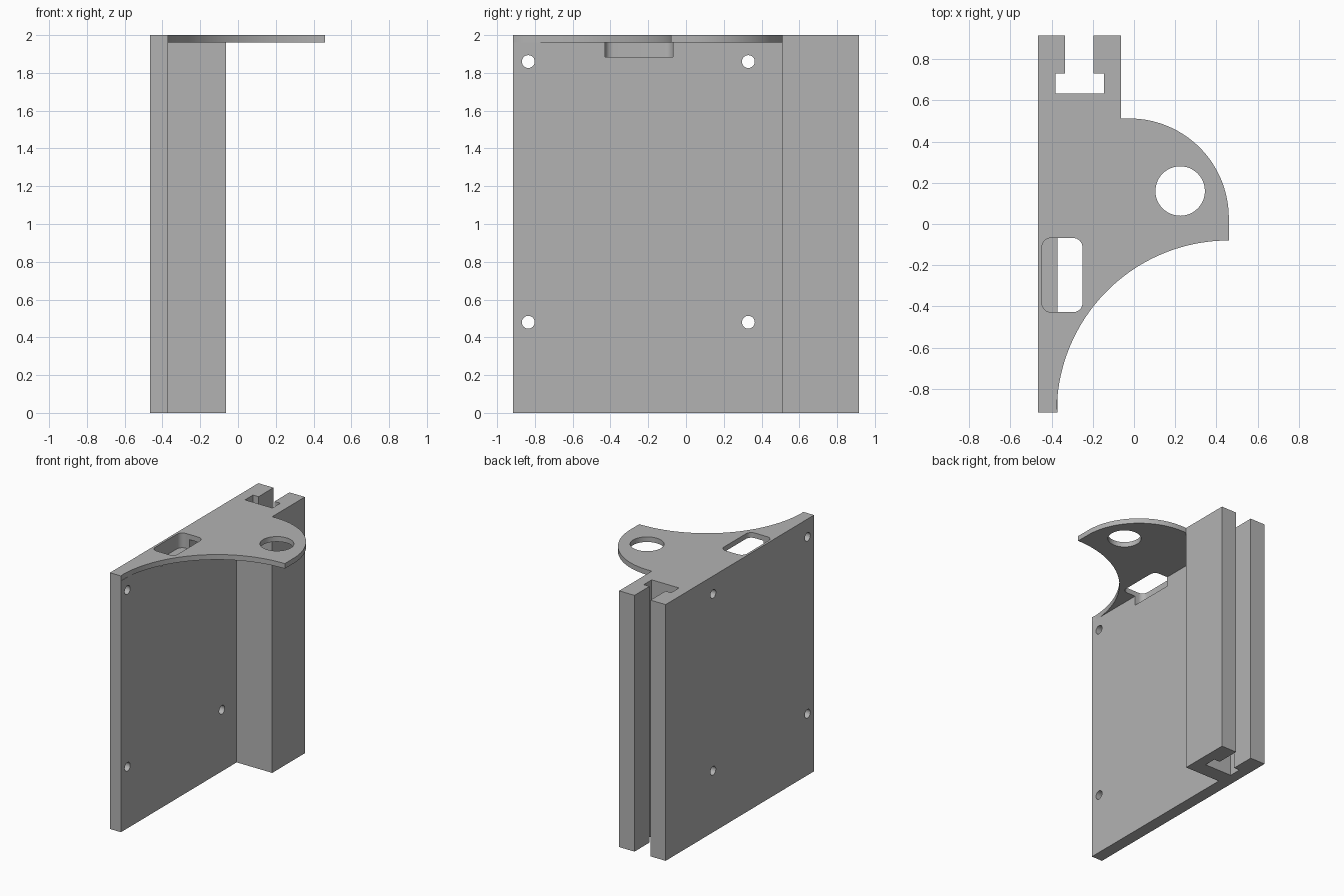
import bpy, bmesh
from math import pi, cos, sin, radians
from mathutils import Matrix

if "Cube" in bpy.data.objects:
    bpy.data.objects.remove(bpy.data.objects["Cube"], do_unlink=True)

grey = bpy.data.materials.new("plain grey")
grey.use_nodes = True
grey.diffuse_color = (0.45, 0.45, 0.45, 1)
grey.node_tree.nodes["Principled BSDF"].inputs["Base Color"].default_value = grey.diffuse_color


def arc(cx, cy, r, start, end, steps):
    angles = [radians(start + (end - start) * i / steps) for i in range(steps + 1)]
    return [(cx + r * cos(a), cy + r * sin(a)) for a in angles]


def prism(name, outline, z0, z1):
    """Extrude a flat outline from z0 up to z1."""
    bm = bmesh.new()
    face = bm.faces.new([bm.verts.new((x, y, z0)) for x, y in outline])
    top = bmesh.ops.extrude_face_region(bm, geom=[face])["geom"]
    bmesh.ops.translate(bm, vec=(0, 0, z1 - z0),
                        verts=[v for v in top if isinstance(v, bmesh.types.BMVert)])
    bmesh.ops.recalc_face_normals(bm, faces=bm.faces)
    mesh = bpy.data.meshes.new(name)
    bm.to_mesh(mesh)
    bm.free()
    mesh.materials.append(grey)
    obj = bpy.data.objects.new(name, mesh)
    bpy.context.collection.objects.link(obj)
    return obj


def combine(target, tool, operation):
    """Apply a boolean and remove the tool."""
    mod = target.modifiers.new(operation, 'BOOLEAN')
    mod.operation, mod.solver, mod.object = operation, 'EXACT', tool
    bpy.context.view_layer.objects.active = target
    bpy.ops.object.modifier_apply(modifier=mod.name)
    bpy.data.objects.remove(tool, do_unlink=True)


LEFT, WALL, RAIL = -0.465, -0.37, -0.063
END, STEP, PLATE = 0.915, 0.512, 1.96

# Back edge with the T-shaped slot, shared by the rail and the top plate
slot_edge = [(RAIL, END), (-0.196, END), (-0.196, 0.73), (-0.146, 0.73), (-0.146, 0.632),
             (-0.382, 0.632), (-0.382, 0.73), (-0.334, 0.73), (-0.334, END), (LEFT, END)]

# Upright wall and slotted rail
bracket = prism("bracket", [(LEFT, -END), (WALL, -END), (WALL, STEP), (RAIL, STEP)] + slot_edge, 0, PLATE)

# Top plate with a concave front edge and a rounded outer edge
concave = arc(0.46, -END, 0.835, 180, 90, 48)
concave[0] = (WALL, -END)
rounded = arc(-0.022, 0.03, STEP - 0.03, 0, 90, 40)
plate = prism("top_plate", [(LEFT, -END)] + concave + rounded + [(RAIL, STEP)] + slot_edge, PLATE, 2)
combine(bracket, plate, 'UNION')

# Round hole in the plate
combine(bracket, prism("round_cutter", arc(0.224, 0.16, 0.12, 0, 352.5, 47), 1.9, 2.1), 'DIFFERENCE')

# Rounded rectangular pocket through the plate and into the wall
corner = 0.045
pocket = []
for x, y, a in ((-0.25, -0.068, 0), (-0.447, -0.068, 90), (-0.447, -0.428, 180), (-0.25, -0.428, 270)):
    sx, sy = (1 if a in (0, 270) else -1), (1 if a < 180 else -1)
    pocket += arc(x - sx * corner, y - sy * corner, corner, a, a + 90, 8)
combine(bracket, prism("pocket_cutter", pocket, 1.885, 2.1), 'DIFFERENCE')

# Four screw holes through the wall
for y in (-0.835, 0.33):
    for z in (0.48, 1.86):
        drill = prism("drill_cutter", arc(0, 0, 0.034, 0, 345, 23), -0.1, 0.1)
        drill.data.transform(Matrix.Translation((-0.42, y, z)) @ Matrix.Rotation(pi / 2, 4, 'Y'))
        combine(bracket, drill, 'DIFFERENCE')

# Smooth curved walls, keep hard edges
bpy.ops.object.select_all(action='DESELECT')
bracket.select_set(True)
bpy.context.view_layer.objects.active = bracket
bpy.ops.object.shade_smooth_by_angle(angle=radians(30))
